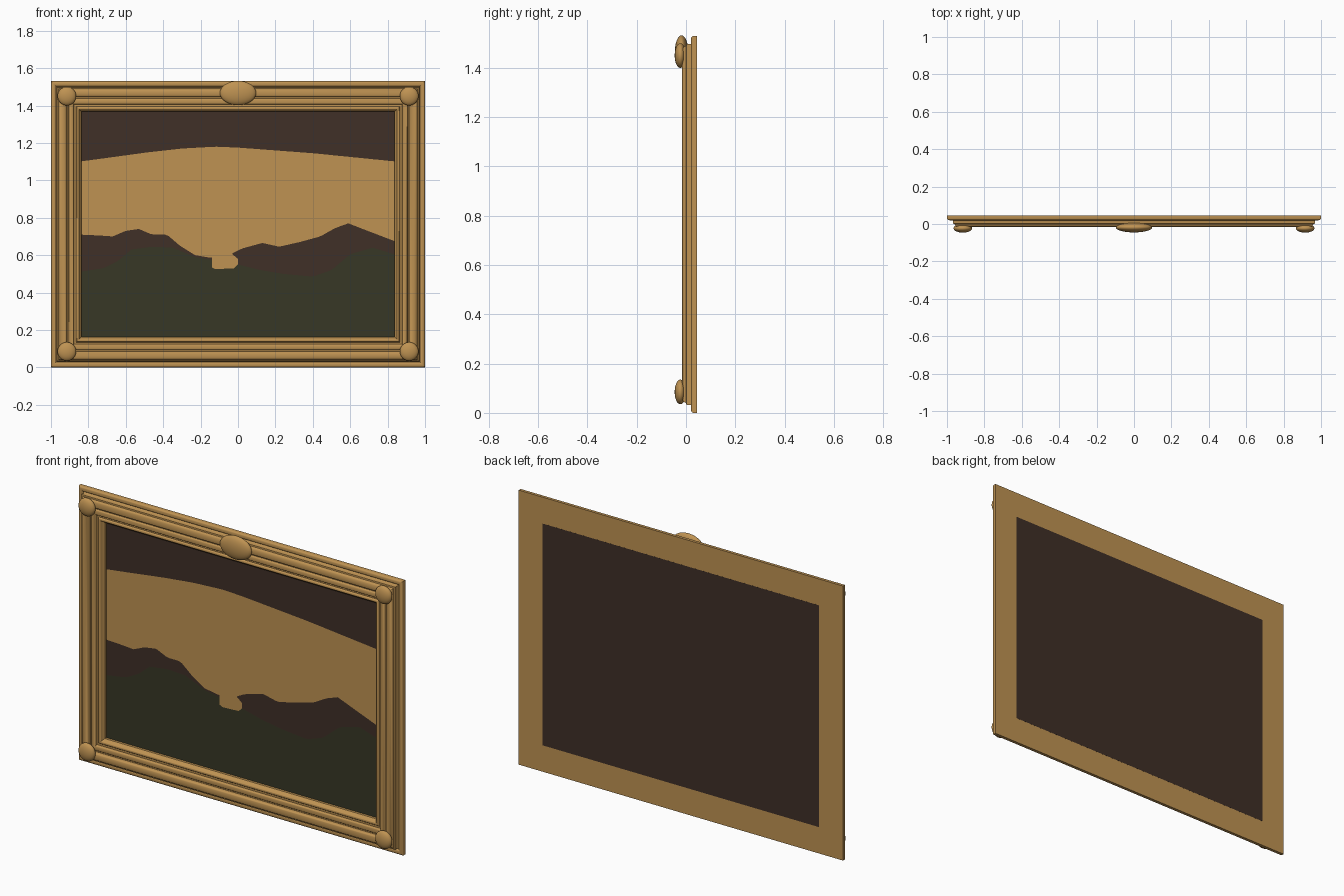
import bpy
import bmesh
import math

WIDTH, HEIGHT = 2.0, 1.53
BACK = 0.045          # rear face of the frame
LIP = 0.163           # rail width from outer edge to opening
SHEET = 0.036         # depth of the painted sheet

cube = bpy.data.objects.get("Cube")
if cube:
    bpy.data.objects.remove(cube, do_unlink=True)


def material(name, rgb):
    mat = bpy.data.materials.new(name)
    mat.use_nodes = True
    mat.diffuse_color = (*rgb, 1)
    mat.node_tree.nodes["Principled BSDF"].inputs["Base Color"].default_value = (*rgb, 1)
    return mat


gold = material("old gold", (0.52, 0.29, 0.085))
brown = material("dark brown", (0.05, 0.029, 0.02))
green = material("dark green", (0.038, 0.039, 0.019))


def make_object(name, bm, mats, smooth=False):
    mesh = bpy.data.meshes.new(name)
    bm.to_mesh(mesh)
    bm.free()
    obj = bpy.data.objects.new(name, mesh)
    bpy.context.collection.objects.link(obj)
    for mat in mats:
        mesh.materials.append(mat)
    if smooth:
        bpy.ops.object.select_all(action="DESELECT")
        obj.select_set(True)
        bpy.context.view_layer.objects.active = obj
        bpy.ops.object.shade_smooth_by_angle(angle=math.radians(35))
    return obj


def bead(start, end, base, rise, steps=8):
    """Rounded moulding: half ellipse bulging to the front."""
    mid, half = (start + end) / 2, (end - start) / 2
    angles = [math.pi * i / steps for i in range(steps + 1)]
    return [(mid - half * math.cos(a), base - rise * math.sin(a)) for a in angles]


# Moulding cross-section: (distance inward from the outer edge, depth)
profile = [(0, BACK)]
profile += bead(0, 0.028, 0.03, 0.01)
profile += [(0.033, 0.022), (0.033, 0.002), (0.04, 0.0)]
profile += bead(0.042, 0.083, -0.003, 0.013)
profile += [(0.085, 0.006), (0.092, 0.006)]
profile += bead(0.094, 0.122, 0.002, 0.007)
profile += [(0.124, 0.01), (0.134, 0.01)]
profile += bead(0.136, 0.152, 0.008, 0.006, 6)
profile += [(0.155, 0.014), (LIP, 0.022), (LIP, SHEET), (0.147, SHEET), (0.147, BACK)]

# Mitred frame: the section repeated at the four corners
bm = bmesh.new()
rings = []
for sx, sz in ((-1, -1), (1, -1), (1, 1), (-1, 1)):
    rings.append([bm.verts.new((sx * (WIDTH / 2 - d), y,
                                HEIGHT / 2 + sz * (HEIGHT / 2 - d)))
                  for d, y in profile])
for k in range(4):
    here, there = rings[k], rings[(k + 1) % 4]
    for i in range(len(profile)):
        j = (i + 1) % len(profile)
        bm.faces.new((here[i], there[i], there[j], here[j]))
bmesh.ops.recalc_face_normals(bm, faces=bm.faces)
make_object("picture_frame", bm, [gold], smooth=True)


# Domed ornaments
def boss(name, centre, radii):
    bm = bmesh.new()
    bmesh.ops.create_uvsphere(bm, u_segments=32, v_segments=16, radius=1)
    bmesh.ops.scale(bm, vec=radii, verts=bm.verts)
    bmesh.ops.translate(bm, vec=centre, verts=bm.verts)
    make_object(name, bm, [gold], smooth=True)


for side, sx in (("right", -1), ("left", 1)):
    for level, z in (("lower", 0.085), ("upper", HEIGHT - 0.08)):
        boss(f"{level}_{side}_corner_boss", (sx * 0.915, -0.023, z), (0.05, 0.023, 0.05))
boss("top_centre_boss", (0, -0.018, 1.467), (0.097, 0.027, 0.065))

# Backing panel, flush in the rear recess
bm = bmesh.new()
bmesh.ops.create_cube(bm, size=1)
bmesh.ops.scale(bm, vec=(WIDTH - 0.294, 0.007, HEIGHT - 0.294), verts=bm.verts)
bmesh.ops.translate(bm, vec=(0, 0.0418, HEIGHT / 2), verts=bm.verts)
make_object("backing_panel", bm, [brown])

# Painted landscape: outlines of each band as (x, z)
sky_line = [(-0.85, 1.1), (-0.7, 1.12), (-0.48, 1.15), (-0.3, 1.17), (-0.12, 1.18),
            (0, 1.175), (0.2, 1.16), (0.4, 1.145), (0.6, 1.125), (0.85, 1.1)]
hill_line = [(-0.85, 0.71), (-0.74, 0.705), (-0.67, 0.7), (-0.6, 0.73), (-0.53, 0.74),
             (-0.46, 0.71), (-0.38, 0.71), (-0.31, 0.65), (-0.23, 0.6), (-0.14, 0.585),
             (-0.03, 0.61), (0.02, 0.635), (0.13, 0.665), (0.22, 0.645), (0.33, 0.67),
             (0.44, 0.7), (0.52, 0.745), (0.59, 0.77), (0.68, 0.735), (0.85, 0.67)]
field_line = [(-0.85, 0.51), (-0.72, 0.53), (-0.64, 0.57), (-0.57, 0.63), (-0.46, 0.645),
              (-0.35, 0.64), (-0.23, 0.59), (-0.14, 0.575), (0, 0.55), (0.12, 0.52),
              (0.24, 0.5), (0.4, 0.485), (0.5, 0.52), (0.6, 0.605), (0.72, 0.64),
              (0.85, 0.6)]


def height_at(line, x):
    for (x0, z0), (x1, z1) in zip(line, line[1:]):
        if x <= x1:
            return z0 + (z1 - z0) * (x - x0) / (x1 - x0)
    return line[-1][1]


bm = bmesh.new()
edge = WIDTH / 2 - 0.15
columns = []
for i in range(86):
    x = -edge + 2 * edge * i / 85
    heights = [0.15] + [height_at(line, x) for line in (field_line, hill_line, sky_line)]
    heights.append(HEIGHT - 0.15)
    columns.append([bm.verts.new((x, SHEET, z)) for z in heights])
band_materials = [2, 1, 0, 1]   # field, hills, glow, upper sky
for a, b in zip(columns, columns[1:]):
    for k, index in enumerate(band_materials):
        face = bm.faces.new((a[k], b[k], b[k + 1], a[k + 1]))
        face.material_index = index
make_object("painted_landscape", bm, [gold, brown, green])

# Bright inlet between the hills, a thin plate on the sheet
bm = bmesh.new()
outline = [(-0.14, 0.6), (-0.14, 0.535), (-0.12, 0.525), (-0.02, 0.53), (0, 0.55),
           (0, 0.58), (-0.03, 0.605), (-0.025, 0.63), (-0.08, 0.65)]
face = bm.faces.new([bm.verts.new((x, SHEET - 0.001, z)) for x, z in outline])
bmesh.ops.triangulate(bm, faces=[face])
make_object("painted_inlet", bm, [gold])
